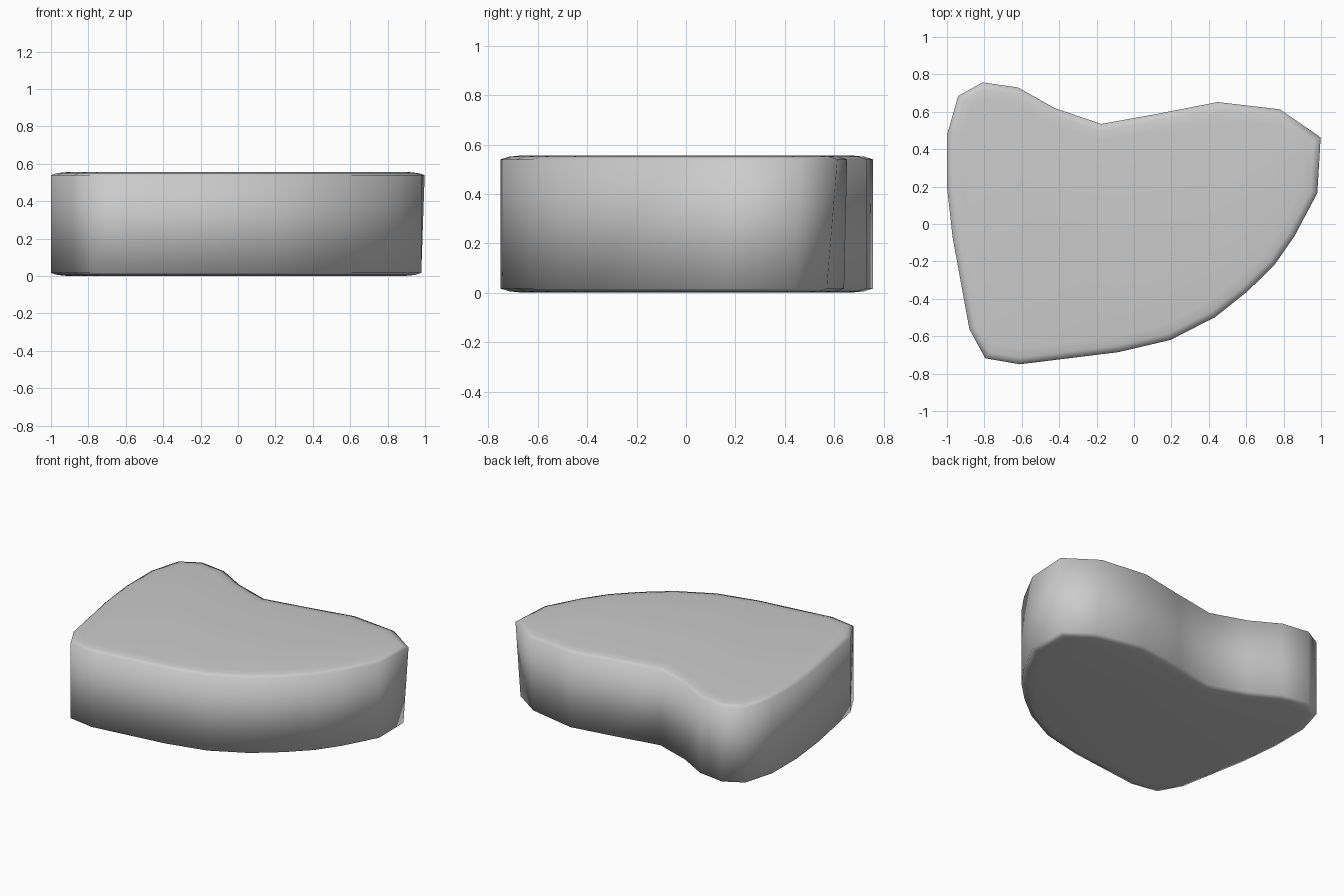
import bpy, bmesh

if "Cube" in bpy.data.objects:
    bpy.data.objects.remove(bpy.data.objects["Cube"])

# Outline of the stone seen from above
outline = [(-1, .475), (-.94, .685), (-.81, .757), (-.62, .73), (-.425, .62),
           (-.175, .535), (.12, .588), (.447, .652), (.78, .613), (.998, .463),
           (.98, .165), (.858, -.065), (.75, -.22), (.607, -.36), (.435, -.497),
           (.195, -.62), (-.083, -.685), (-.61, -.75), (-.795, -.718),
           (-.88, -.563), (-.97, -.07), (-1, .2)]
outline.reverse()  # counter-clockwise

# The back right corner tapers in slightly towards the bottom
taper = {(.78, .613): (.785, .57), (.998, .463): (.975, .44), (.447, .652): (.447, .64)}

bm = bmesh.new()
bottom = [bm.verts.new((*taper.get(p, p), .017)) for p in outline]
top = [bm.verts.new((*p, .54)) for p in outline]

# Side walls
n = len(outline)
for i in range(n):
    j = (i + 1) % n
    bm.faces.new((bottom[i], bottom[j], top[j], top[i]))


def rounded_cap(verts, direction):
    """Close one end with two inset rings that soften the rim."""
    face = bm.faces.new(verts)
    bm.normal_update()
    for thickness, rise in ((.035, .011), (.05, .005)):
        bmesh.ops.inset_region(bm, faces=[face], thickness=thickness,
                               use_even_offset=True, use_boundary=True)
        for v in face.verts:
            v.co.z += rise * direction


rounded_cap(top, 1)
rounded_cap(bottom[::-1], -1)

bmesh.ops.recalc_face_normals(bm, faces=bm.faces)
for f in bm.faces:
    f.smooth = True

mesh = bpy.data.meshes.new("flat_stone")
bm.to_mesh(mesh)
bm.free()
stone = bpy.data.objects.new("flat_stone", mesh)
bpy.context.collection.objects.link(stone)
